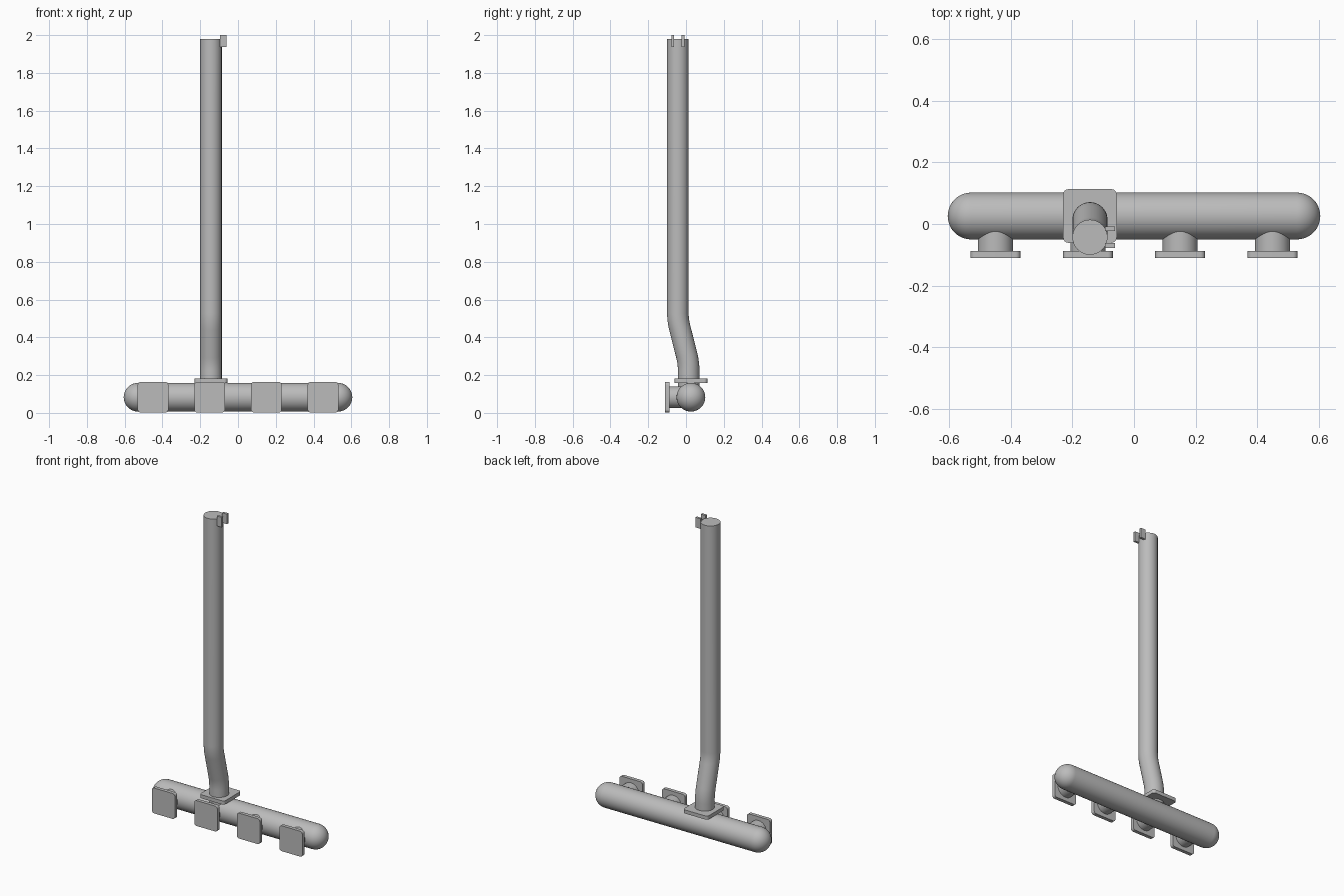
import bpy, bmesh, math
from mathutils import Vector, Matrix

cube = bpy.data.objects.get("Cube")
if cube:
    bpy.data.objects.remove(cube, do_unlink=True)

grey = bpy.data.materials.new("plain grey metal")
grey.use_nodes = True
colour = (0.5, 0.5, 0.5, 1)
grey.diffuse_color = colour
grey.node_tree.nodes["Principled BSDF"].inputs["Base Color"].default_value = colour


def finish(name, bm):
    bmesh.ops.recalc_face_normals(bm, faces=bm.faces)
    mesh = bpy.data.meshes.new(name)
    bm.to_mesh(mesh)
    bm.free()
    obj = bpy.data.objects.new(name, mesh)
    bpy.context.collection.objects.link(obj)
    mesh.materials.append(grey)
    bpy.ops.object.select_all(action='DESELECT')
    obj.select_set(True)
    bpy.context.view_layer.objects.active = obj
    bpy.ops.object.shade_smooth_by_angle(angle=math.radians(35))
    return obj


def sweep(name, points, radii, side, sides=48):
    """Capped round tube along a planar path; side is the path plane's normal."""
    bm = bmesh.new()
    pts = [Vector(p) for p in points]
    side = Vector(side)
    rings = []
    for i, p in enumerate(pts):
        tangent = (pts[min(i + 1, len(pts) - 1)] - pts[max(i - 1, 0)]).normalized()
        up = tangent.cross(side)
        rings.append([bm.verts.new(p + radii[i] * (math.cos(a) * side + math.sin(a) * up))
                      for a in (math.tau * k / sides for k in range(sides))])
    for a, b in zip(rings, rings[1:]):
        for k in range(sides):
            n = (k + 1) % sides
            bm.faces.new((a[k], a[n], b[n], b[k]))
    bm.faces.new(rings[0])
    bm.faces.new(rings[-1])
    return finish(name, bm)


def plate(name, centre, size, thick, corner, rotation=Matrix()):
    """Square flange with rounded corners, lying flat before rotation."""
    bm = bmesh.new()
    inner = size / 2 - corner
    verts = []
    for q in range(4):
        mid = math.pi / 4 + q * math.pi / 2
        cx = math.copysign(inner, math.cos(mid))
        cy = math.copysign(inner, math.sin(mid))
        for s in range(7):
            a = q * math.pi / 2 + s * math.pi / 12
            verts.append(bm.verts.new((cx + corner * math.cos(a),
                                       cy + corner * math.sin(a), -thick / 2)))
    face = bm.faces.new(verts)
    top = bmesh.ops.extrude_face_region(bm, geom=[face])["geom"]
    bmesh.ops.translate(bm, vec=(0, 0, thick),
                        verts=[v for v in top if isinstance(v, bmesh.types.BMVert)])
    bm.transform(Matrix.Translation(centre) @ rotation)
    return finish(name, bm)


def block(name, centre, size):
    bm = bmesh.new()
    bmesh.ops.create_cube(bm, size=1)
    bm.transform(Matrix.Translation(centre) @ Matrix.Diagonal((*size, 1)))
    return finish(name, bm)


# Main collector pipe with domed ends
R, HALF, PIPE_Y, PIPE_Z = 0.076, 0.605, 0.026, 0.083
dome = [(HALF - R + R * math.sin(a), R * math.cos(a))
        for a in (math.pi / 2 * k / 12 * 0.99 for k in range(13))]
profile = [(-x, r) for x, r in reversed(dome)] + dome
sweep("collector_pipe", [(x, PIPE_Y, PIPE_Z) for x, r in profile],
      [r for x, r in profile], (0, 0, 1))

# Four inlet stubs with square flanges
upright = Matrix.Rotation(math.pi / 2, 4, 'X')
for i, x in enumerate((-0.45, -0.15, 0.15, 0.45), 1):
    sweep(f"inlet_stub_{i}", [(x, PIPE_Y, PIPE_Z), (x, -0.095, PIPE_Z)],
          [0.057] * 2, (1, 0, 0))
    plate(f"inlet_flange_{i}", (x, -0.0985, PIPE_Z), 0.162, 0.023, 0.016, upright)

# Flange where the outlet leaves the collector
OUT_X = -0.143
plate("outlet_flange", (OUT_X, PIPE_Y, 0.171), 0.174, 0.023, 0.017)

# Tall outlet pipe: two softened bends, each a quadratic curve
LOW_Y, HIGH_Y = 0.014, -0.043


def bend(a, b, c, steps=8):
    a, b, c = Vector(a), Vector(b), Vector(c)
    return [a.lerp(b, t).lerp(b.lerp(c, t), t) for t in (k / steps for k in range(steps + 1))]


low, high = Vector((OUT_X, LOW_Y, 0.265)), Vector((OUT_X, HIGH_Y, 0.49))
path = [(OUT_X, LOW_Y, 0.12)]
path += bend(low - Vector((0, 0, 0.04)), low, low.lerp(high, 0.18))
path += bend(low.lerp(high, 0.82), high, high + Vector((0, 0, 0.04)))
path += [(OUT_X, HIGH_Y, 1.98)]
sweep("outlet_pipe", path, [0.057] * len(path), (1, 0, 0))

# Pair of small mounting tabs at the top
for name, s in (("front_tab", -1), ("rear_tab", 1)):
    block(name, (-0.078, HIGH_Y + s * 0.027, 1.968), (0.034, 0.015, 0.064))
